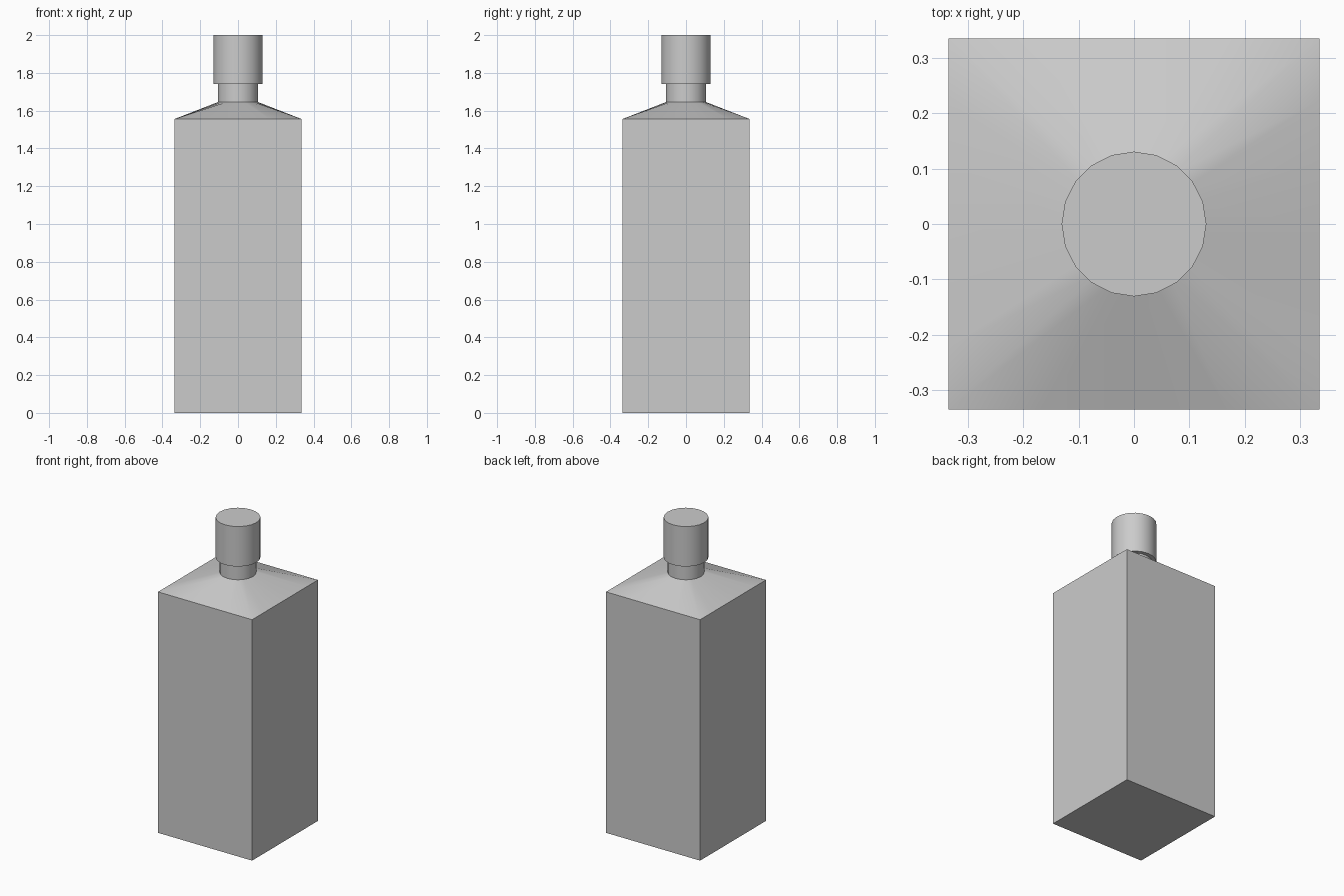
import bpy, bmesh, math

if "Cube" in bpy.data.objects:
    bpy.data.objects.remove(bpy.data.objects["Cube"])

SIDES = 20
HALF = 0.336
NECK_R, CAP_R = 0.107, 0.131


def circle(r, z):
    return [(r * math.cos(2 * math.pi * i / SIDES),
             r * math.sin(2 * math.pi * i / SIDES), z) for i in range(SIDES)]


def square(h, z):
    # Square outline split to match the circle: 6 steps on x sides, 4 on y sides
    pts = []
    for i in range(6):
        pts.append((h, -h + 2 * h * i / 6, z))
    for i in range(4):
        pts.append((h - 2 * h * i / 4, h, z))
    for i in range(6):
        pts.append((-h, h - 2 * h * i / 6, z))
    for i in range(4):
        pts.append((-h + 2 * h * i / 4, -h, z))
    return pts[3:] + pts[:3]  # start at the middle of the +x side


def loft(name, rings):
    bm = bmesh.new()
    loops = [[bm.verts.new(p) for p in ring] for ring in rings]
    for a, b in zip(loops, loops[1:]):
        for i in range(SIDES):
            j = (i + 1) % SIDES
            bm.faces.new((a[i], a[j], b[j], b[i]))
    bm.faces.new(loops[0][::-1])
    bm.faces.new(loops[-1])
    mesh = bpy.data.meshes.new(name)
    bm.to_mesh(mesh)
    bm.free()
    obj = bpy.data.objects.new(name, mesh)
    bpy.context.collection.objects.link(obj)
    bpy.ops.object.select_all(action='DESELECT')
    obj.select_set(True)
    bpy.context.view_layer.objects.active = obj
    bpy.ops.object.shade_smooth_by_angle(angle=math.radians(31))
    return obj


# Square bottle with sloped shoulder and round neck
loft("bottle_body", [square(HALF, 0), square(HALF, 1.556),
                     circle(NECK_R, 1.645), circle(NECK_R, 1.743)])

# Screw cap
loft("bottle_cap", [circle(CAP_R, 1.742), circle(CAP_R, 2.0)])
